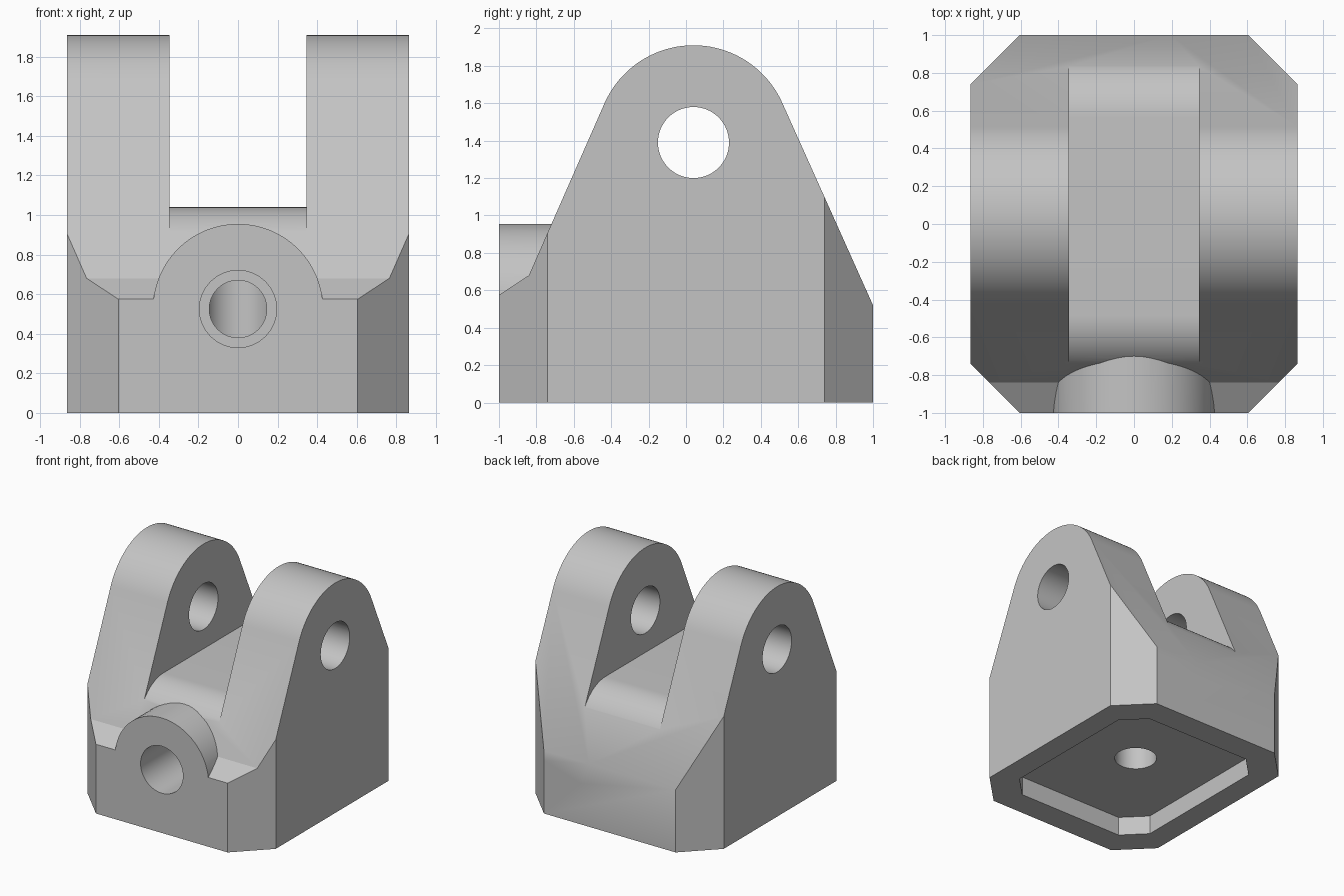
import bpy, bmesh
from math import sin, cos, radians, pi
from mathutils import Matrix, Vector

cube = bpy.data.objects.get("Cube")
if cube:
    bpy.data.objects.remove(cube, do_unlink=True)

grey = bpy.data.materials.new("plain grey")
grey.use_nodes = True
colour = (0.55, 0.55, 0.55, 1)
grey.diffuse_color = colour
grey.node_tree.nodes["Principled BSDF"].inputs["Base Color"].default_value = colour


def make_object(name, bm):
    bmesh.ops.recalc_face_normals(bm, faces=bm.faces)
    mesh = bpy.data.meshes.new(name)
    bm.to_mesh(mesh)
    bm.free()
    mesh.materials.append(grey)
    ob = bpy.data.objects.new(name, mesh)
    bpy.context.collection.objects.link(ob)
    return ob


def prism(name, points, axis, start, end):
    """Extrude a 2D outline along x (outline in y, z) or z (outline in x, y)."""
    bm = bmesh.new()
    place = (lambda p: (start, *p)) if axis == "x" else (lambda p: (*p, start))
    face = bm.faces.new([bm.verts.new(place(p)) for p in points])
    new = bmesh.ops.extrude_face_region(bm, geom=[face])["geom"]
    shift = Vector((end - start, 0, 0) if axis == "x" else (0, 0, end - start))
    bmesh.ops.translate(bm, vec=shift, verts=[g for g in new if isinstance(g, bmesh.types.BMVert)])
    return make_object(name, bm)


def cylinder(name, radius, axis, start, end, centre):
    """Cylinder between two positions along an axis."""
    bm = bmesh.new()
    bmesh.ops.create_cone(bm, cap_ends=True, segments=64, radius1=radius,
                          radius2=radius, depth=end - start)
    turn = {"x": Matrix.Rotation(pi / 2, 4, "Y"),
            "y": Matrix.Rotation(pi / 2, 4, "X"), "z": Matrix()}[axis]
    spot = list(centre)
    spot["xyz".index(axis)] = (start + end) / 2
    bmesh.ops.transform(bm, matrix=Matrix.Translation(spot) @ turn, verts=bm.verts)
    return make_object(name, bm)


def arc(centre, radius, first, last, steps):
    angles = [radians(first + (last - first) * i / steps) for i in range(steps + 1)]
    return [(centre[0] + radius * cos(a), centre[1] + radius * sin(a)) for a in angles]


def cut_corner_rect(hx, hy, c):
    """Rectangle outline with chamfered corners."""
    return [(hx - c, -hy), (hx, c - hy), (hx, hy - c), (hx - c, hy),
            (c - hx, hy), (-hx, hy - c), (-hx, c - hy), (c - hx, -hy)]


def combine(body, other, operation):
    mod = body.modifiers.new(operation.lower(), "BOOLEAN")
    mod.operation = operation
    mod.solver = "EXACT"
    mod.object = other
    bpy.context.view_layer.objects.active = body
    bpy.ops.object.modifier_apply(modifier=mod.name)
    bpy.data.objects.remove(other, do_unlink=True)


# Side outline: upright back, domed top, sloped front and small front ledge
PIN_Y, PIN_Z, SLOPE = 0.04, 1.39, 24.2
outline = [(-1, 0), (1, 0), (1, 0.52)]
outline += arc((PIN_Y, PIN_Z), 0.52, SLOPE, 180 - SLOPE, 40)
outline += [(-0.84, 0.68), (-1, 0.575)]
body = prism("clevis_bracket", outline, "x", -0.865, 0.865)

# Chamfered vertical corners
combine(body, prism("corner_trim", cut_corner_rect(0.865, 1, 0.26), "z", -0.5, 2.5), "INTERSECT")

# Slot between the cheeks, its floor rounding into both slopes
right_arc = arc((PIN_Y + 0.523, 0.72), 0.32, SLOPE, 90, 16)
left_arc = arc((PIN_Y - 0.523, 0.72), 0.32, 90, 180 - SLOPE, 16)
low = right_arc[0][1]
slot = [(1.6, 2.5), (1.6, low)] + right_arc + left_arc + [(-1.6, low), (-1.6, 2.5)]
combine(body, prism("slot_cutter", slot, "x", -0.345, 0.345), "DIFFERENCE")

# Round boss on the front
BORE_Z = 0.525
combine(body, cylinder("front_boss", 0.43, "y", -1, -0.4, (0, 0, BORE_Z)), "UNION")

# Pin hole through both cheeks
combine(body, cylinder("pin_hole", 0.19, "x", -2, 2, (0, PIN_Y, PIN_Z)), "DIFFERENCE")

# Recess under the base and the vertical bore
combine(body, prism("base_recess", cut_corner_rect(0.67, 0.78, 0.175), "z", -0.3, 0.16), "DIFFERENCE")
combine(body, cylinder("vertical_bore", 0.165, "z", -0.3, 0.76, (0, 0.02, 0)), "DIFFERENCE")

# Stepped front bore that meets the vertical bore
combine(body, cylinder("front_bore", 0.195, "y", -1.3, -0.4, (0, 0, BORE_Z)), "DIFFERENCE")
combine(body, cylinder("inner_bore", 0.145, "y", -0.6, 0.02, (0, 0, BORE_Z)), "DIFFERENCE")

# Smooth curves, sharp edges
bpy.ops.object.select_all(action="DESELECT")
body.select_set(True)
bpy.context.view_layer.objects.active = body
bpy.ops.object.shade_smooth_by_angle(angle=radians(28))
